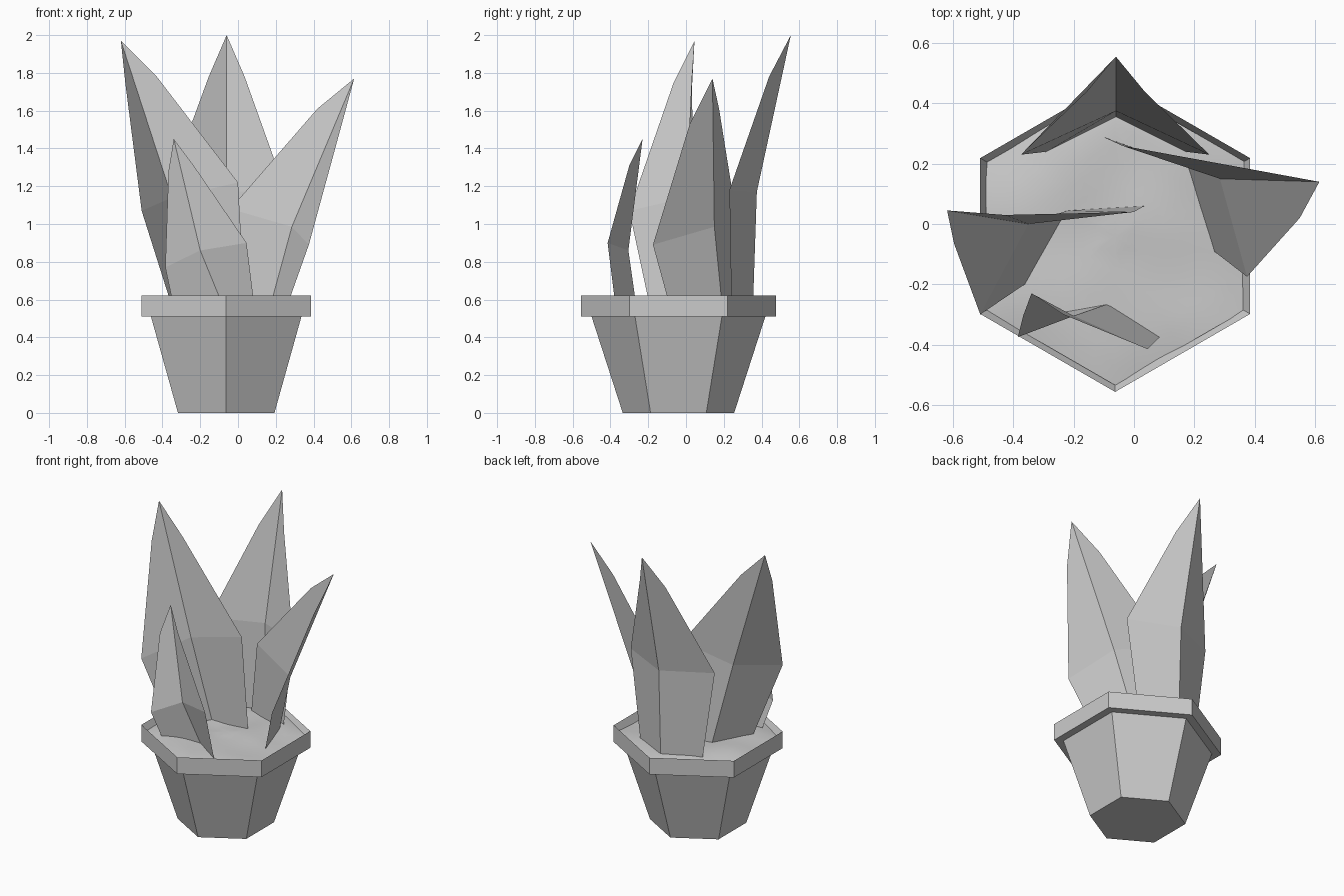
import bpy, math
from mathutils import Vector, noise

if "Cube" in bpy.data.objects:
    bpy.data.objects.remove(bpy.data.objects["Cube"])

CX, CY = -0.0625, -0.04   # pot axis


def make(name, verts, faces, smooth=False):
    me = bpy.data.meshes.new(name)
    me.from_pydata(verts, [], faces)
    me.update()
    for p in me.polygons:
        p.use_smooth = smooth
    ob = bpy.data.objects.new(name, me)
    bpy.context.collection.objects.link(ob)
    return ob


# Hexagonal pot with a projecting rim that slopes inward to the soil
profile = [(0.295, 0), (0.46, 0.51), (0.517, 0.51), (0.517, 0.622), (0.455, 0.515)]
verts, faces = [], [tuple(range(5, -1, -1))]
for r, z in profile:
    for k in range(6):
        a = math.pi / 2 + k * math.pi / 3
        verts.append((CX + r * math.cos(a), CY + r * math.sin(a), z))
for i in range(len(profile) - 1):
    for k in range(6):
        j = (k + 1) % 6
        faces.append((i * 6 + k, i * 6 + j, i * 6 + 6 + j, i * 6 + 6 + k))
make("pot", verts, faces)

# Softly uneven soil filling the hexagon
RINGS, SEG = 8, 36
verts, faces = [(CX, CY, 0.6)], []
for i in range(1, RINGS + 1):
    t = i / RINGS
    for k in range(SEG):
        a = k * math.tau / SEG
        off = a % (math.pi / 3) - 0
        r = 0.495 * t * math.cos(math.pi / 6) / math.cos(
            (a + math.pi / 6) % (math.pi / 3) - math.pi / 6)
        x, y = CX + r * math.cos(a), CY + r * math.sin(a)
        z = 0.602 - 0.018 * t ** 4 + 0.02 * noise.noise(Vector((x * 4, y * 4, 0.3)))
        verts.append((x, y, z))
for k in range(SEG):
    j = (k + 1) % SEG
    faces.append((0, 1 + k, 1 + j))
    for i in range(RINGS - 1):
        b = 1 + i * SEG
        faces.append((b + k, b + SEG + k, b + SEG + j, b + j))
make("soil", verts, faces, True)


# Folded leaf blade: base, middle (left, ridge, right), shoulders and tip
def leaf(name, base, mid, shoulders, tip):
    verts = [(x, y, 0.58) for x, y in base] + mid + shoulders + [tip]
    make(name, verts, [(0, 1, 4, 3), (1, 2, 5, 4), (3, 4, 8, 6), (4, 5, 7, 8)])


leaf("back_leaf",
     [(-0.29, 0.24), (-0.06, 0.355), (0.17, 0.24)],
     [(-0.375, 0.23, 1.18), (-0.06, 0.375, 1.17), (0.25, 0.23, 1.18)],
     [(-0.155, 0.44, 1.78), (0.035, 0.44, 1.78)], (-0.06, 0.555, 2.0))
leaf("left_leaf",
     [(-0.355, -0.195), (-0.22, 0.045), (0.035, 0.06)],
     [(-0.51, -0.30, 1.07), (-0.35, 0.0, 1.14), (0.0, 0.04, 1.22)],
     [(-0.597, -0.065, 1.75), (-0.43, 0.03, 1.78)], (-0.62, 0.045, 1.97))
leaf("right_leaf",
     [(-0.105, 0.29), (0.175, 0.19), (0.265, -0.09)],
     [(-0.04, 0.26, 1.08), (0.285, 0.15, 0.985), (0.375, -0.175, 0.89)],
     [(0.42, 0.175, 1.61), (0.55, 0.02, 1.53)], (0.615, 0.14, 1.77))
leaf("front_leaf",
     [(-0.345, -0.31), (-0.085, -0.265), (0.085, -0.375)],
     [(-0.385, -0.375, 0.77), (-0.2, -0.305, 0.86), (0.045, -0.415, 0.9)],
     [(-0.368, -0.305, 1.28), (-0.235, -0.30, 1.31)], (-0.34, -0.23, 1.45))
